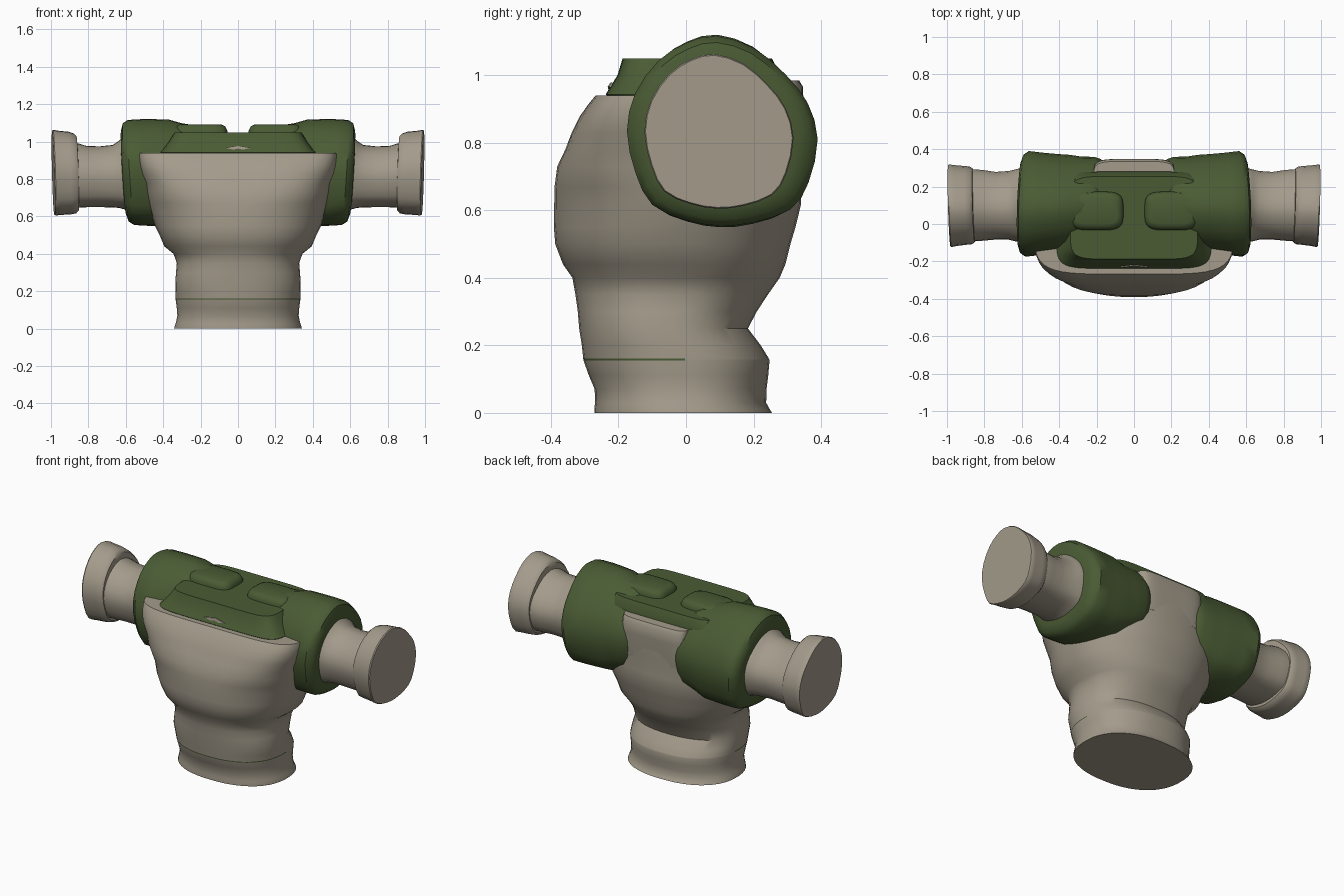
import bpy, bmesh, math


def material(name, rgb):
    m = bpy.data.materials.new(name)
    m.diffuse_color = (*rgb, 1)
    return m


TAN = material("tan cloth", (0.37, 0.33, 0.26))
GREEN = material("olive green", (0.068, 0.105, 0.034))


def loft(name, rings, mats, rule=None, angle=40):
    """Skin a list of equal length rings, cap both ends and shade smooth."""
    bm = bmesh.new()
    loops = [[bm.verts.new(p) for p in r] for r in rings]
    n = len(loops[0])
    for a, b in zip(loops, loops[1:]):
        for i in range(n):
            j = (i + 1) % n
            bm.faces.new((a[i], a[j], b[j], b[i]))
    bm.faces.new(loops[0][::-1])
    bm.faces.new(loops[-1])
    bmesh.ops.recalc_face_normals(bm, faces=bm.faces)
    if rule:
        for f in bm.faces:
            f.material_index = rule(f.calc_center_median())
    me = bpy.data.meshes.new(name)
    bm.to_mesh(me)
    bm.free()
    for m in mats:
        me.materials.append(m)
    ob = bpy.data.objects.new(name, me)
    bpy.context.collection.objects.link(ob)
    bpy.ops.object.select_all(action='DESELECT')
    ob.select_set(True)
    bpy.context.view_layer.objects.active = ob
    bpy.ops.object.shade_smooth_by_angle(angle=math.radians(angle))
    return ob


def spow(v, e):
    return math.copysign(abs(v) ** e, v)


def section(z, half, front, back, nf=2.3, nb=2.3, cx=0.0, seg=48):
    """Horizontal superellipse, with its own roundness for front and back."""
    cy, ry = (front + back) / 2, (back - front) / 2
    pts = []
    for i in range(seg):
        a = 2 * math.pi * (i + 0.5) / seg
        n = nf if math.sin(a) < 0 else nb
        pts.append((cx + half * spow(math.cos(a), 2 / n),
                    cy + ry * spow(math.sin(a), 2 / n), z))
    return pts


# Torso: hem, waist, billowing chest and a flat shoulder ledge
TORSO = [
    (0.00, .342, -.272, .255), (0.012, .340, -.272, .248), (0.03, .333, -.270, .238),
    (0.07, .325, -.271, .239), (0.11, .328, -.288, .244), (0.155, .334, -.304, .248),
    (0.161, .334, -.305, .246), (0.20, .336, -.309, .222), (0.25, .336, -.317, .184),
    (0.30, .332, -.321, .210), (0.35, .328, -.328, .243), (0.40, .345, -.337, .278),
    (0.44, .395, -.365, .295), (0.50, .420, -.388, .310), (0.55, .445, -.392, .325),
    (0.62, .465, -.391, .342), (0.67, .480, -.390, .342), (0.73, .492, -.382, .340),
    (0.78, .500, -.358, .342), (0.83, .522, -.339, .342), (0.88, .532, -.314, .342),
    (0.92, .536, -.285, .338), (0.94, .534, -.268, .336)]
loft("torso", [section(z, w, f, b, 2.3 + 2.7 * max(0, (z - .62) / .32) ** 1.5)
               for z, w, f, b in TORSO], [TAN, GREEN],
     lambda c: int(.155 < c.z < .161 and c.y < 0))

# Upper back panel between the shoulders
loft("back_panel", [section(z, .215, .15, y, 5, 5)
                    for z, y in ((.75, .335), (.9, .348), (.965, .347), (.985, .335))], [TAN])

# Green yoke joining the shoulders
loft("yoke", [section(z, w, f, b, 7, 7) for z, w, f, b in
              ((.90, .40, -.20, .27), (.943, .415, -.238, .275), (.96, .40, -.228, .28),
               (1.0, .37, -.203, .28), (1.05, .34, -.188, .255))], [GREEN], angle=35)

# Small tan notch in the front of the yoke
loft("yoke_notch", [[(-.07, y, .966), (0, y + .004, .952), (.07, y, .966), (0, y + .008, .978)]
                    for y in (-.232, -.226)], [TAN])

# Arm outline in the y-z plane, relative to its centre
CY, CZ = .108, .835
ARM = [(-.283, 0), (-.258, .115), (-.188, .213), (-.105, .266), (-.018, .285), (.092, .250),
       (.187, .170), (.252, .085), (.282, -.025), (.255, -.155), (.202, -.235), (.092, -.275),
       (-.008, -.285), (-.108, -.268), (-.208, -.222), (-.258, -.125)]


def rounded(points, steps=2):
    """Catmull-Rom refinement of a closed outline."""
    out, n = [], len(points)
    for i in range(n):
        p = [points[(i + k) % n] for k in (-1, 0, 1, 2)]
        for s in range(steps):
            t = s / steps
            out.append(tuple(.5 * (2 * p[1][c] + (p[2][c] - p[0][c]) * t
                       + (2 * p[0][c] - 5 * p[1][c] + 4 * p[2][c] - p[3][c]) * t * t
                       + (3 * p[1][c] - p[0][c] - 3 * p[2][c] + p[3][c]) * t ** 3)
                       for c in (0, 1)))
    return out


OUTLINE = rounded(ARM)


def arm_rings(side, stations, lean_y=0, lean_z=0):
    return [[(side * (x + lean_y * y * sy + lean_z * z * sz), cy + y * sy, cz + z * sz)
             for y, z in OUTLINE] for x, cy, cz, sy, sz in stations]


SHOULDER = [
    (.15, .135, .85, .66, .66), (.185, .13, .85, .77, .77), (.22, .125, .845, .83, .85),
    (.29, .115, .84, .87, .91), (.35, .113, CZ, .91, .99), (.43, .11, CZ, .94, 1),
    (.50, CY, CZ, .97, 1), (.572, CY, CZ, 1, .985), (.60, CY, CZ, .93, .92),
    (.612, CY, CZ, .80, .78), (.615, CY, CZ, .6, .6)]
SLEEVE = [
    (.56, .10, .83, .72, .72), (.61, .10, .835, .70, .69), (.635, .10, .825, .68, .63),
    (.67, .10, .815, .65, .585), (.74, .098, .812, .64, .57), (.81, .10, .813, .67, .575),
    (.85, .10, .818, .68, .60), (.88, .10, .82, .68, .61)]
CUFF = [
    (.856, .10, .83, .60, .60), (.858, .10, .83, .70, .70), (.872, .10, .83, .735, .75),
    (.90, .10, .832, .745, .775), (.955, .099, .833, .765, .79), (.982, .098, .834, .782, .803),
    (.988, .098, .834, .77, .79)]
PAD = ((1.0, .145, .105), (1.06, .143, .103), (1.082, .132, .092), (1.092, .11, .072))

for side, label in ((-1, "left"), (1, "right")):
    loft(label + "_shoulder", arm_rings(side, SHOULDER, -.03, .06), [GREEN])
    loft(label + "_sleeve", arm_rings(side, SLEEVE), [TAN])
    loft(label + "_cuff", arm_rings(side, CUFF, .03, .03), [TAN])
    # Raised strap pad beside the neck groove
    loft(label + "_strap_pad", [section(z, w, .07 - d, .07 + d, 4, 4, side * .2)
                                for z, w, d in PAD], [GREEN], angle=50)
